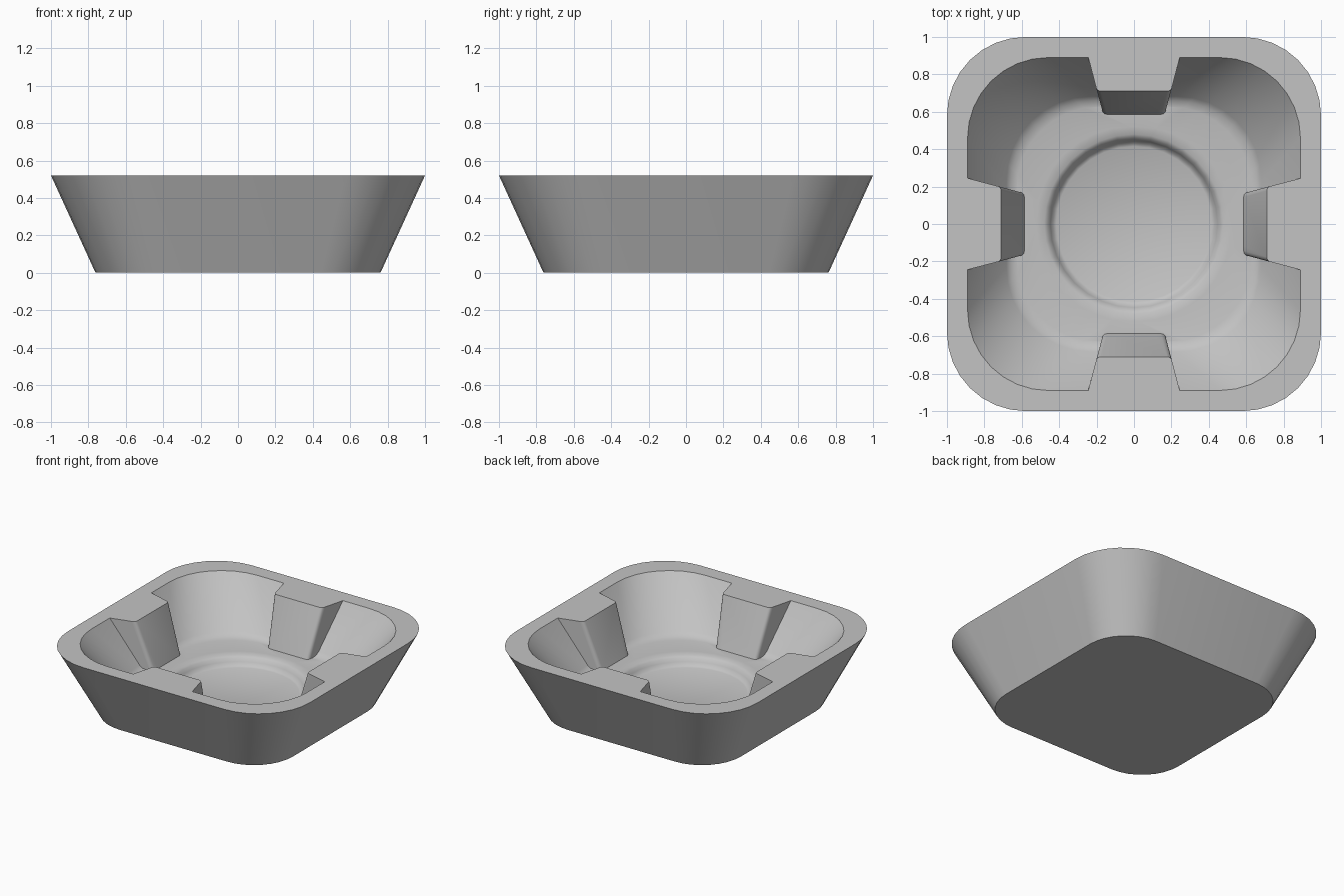
import bpy
import bmesh
import math
from mathutils import Matrix, Vector

if "Cube" in bpy.data.objects:
    bpy.data.objects.remove(bpy.data.objects["Cube"], do_unlink=True)

HEIGHT = 0.52
CORNER_STEPS = 8

grey = bpy.data.materials.new("plain grey")
grey.use_nodes = True
GREY = (0.55, 0.55, 0.55, 1)
grey.diffuse_color = GREY
grey.node_tree.nodes["Principled BSDF"].inputs["Base Color"].default_value = GREY


def rounded_square(half, radius, z):
    """Outline of a square with round corners; radius == half gives a circle."""
    points = []
    for corner in range(4):
        turn = Matrix.Rotation(corner * math.pi / 2, 3, "Z")
        c = half - radius
        for i in range(CORNER_STEPS + 1):
            a = i / CORNER_STEPS * math.pi / 2
            points.append(turn @ Vector((c + radius * math.cos(a), c + radius * math.sin(a), z)))
    return points


def loft(name, rings):
    """Closed solid through rings listed from bottom to top."""
    bm = bmesh.new()
    loops = [[bm.verts.new(p) for p in ring] for ring in rings]
    n = len(loops[0])
    for low, high in zip(loops, loops[1:]):
        for i in range(n):
            j = (i + 1) % n
            bm.faces.new((low[i], low[j], high[j], high[i]))
    bm.faces.new(loops[0][::-1])
    bm.faces.new(loops[-1])
    bmesh.ops.remove_doubles(bm, verts=bm.verts, dist=0.0001)
    bmesh.ops.recalc_face_normals(bm, faces=bm.faces)
    mesh = bpy.data.meshes.new(name)
    bm.to_mesh(mesh)
    bm.free()
    mesh.materials.append(grey)
    obj = bpy.data.objects.new(name, mesh)
    bpy.context.collection.objects.link(obj)
    return obj


def subtract(target, cutter):
    """Cut one solid out of another and discard the cutter."""
    mod = target.modifiers.new("cut", "BOOLEAN")
    mod.operation = "DIFFERENCE"
    mod.solver = "EXACT"
    mod.object = cutter
    bpy.context.view_layer.update()
    graph = bpy.context.evaluated_depsgraph_get()
    result = bpy.data.meshes.new_from_object(target.evaluated_get(graph))
    target.modifiers.clear()
    target.data = result
    bpy.data.objects.remove(cutter, do_unlink=True)


def rest_section(z):
    """Plan of one wall rest at height z: sloping front, flared sides."""
    front = 0.71 + (z - HEIGHT) * 0.357

    def side(y):
        return 0.2 + (y - 0.72) * 0.27

    r = 0.028
    half = [(0.30, 1.1), (side(front + r), front + r)]
    for a in (30, 60, 90):
        t = math.radians(a)
        half.append((side(front + r) - r * (1 - math.cos(t)), front + r - r * math.sin(t)))
    plan = half + [(-x, y) for x, y in reversed(half)]
    return [Vector((x, y, z)) for x, y in plan]


# Outer tapered block
tray = loft("tray", [rounded_square(0.762, 0.32, 0), rounded_square(1, 0.42, HEIGHT)])

# Bowl hollow: round recess, floor, soft fillet, sloping wall
bowl_steps = [
    (0.415, 0.415, 0.100), (0.432, 0.432, 0.108), (0.447, 0.447, 0.130),
    (0.460, 0.460, 0.153), (0.480, 0.480, 0.165), (0.520, 0.500, 0.170),
    (0.630, 0.450, 0.172), (0.660, 0.450, 0.182), (0.682, 0.450, 0.202),
    (0.890, 0.430, HEIGHT), (0.955, 0.424, HEIGHT + 0.1),
]
bowl = loft("bowl_cutter", [rounded_square(*step) for step in bowl_steps])

# Four rests left standing on the walls
for k in range(4):
    turn = Matrix.Rotation(k * math.pi / 2, 3, "Z")
    rings = [[turn @ p for p in rest_section(z)] for z in (0.06, HEIGHT + 0.2)]
    subtract(bowl, loft("rest_cutter", rings))

subtract(tray, bowl)

# Smooth shading with crisp rim and rest edges
for o in bpy.context.selected_objects:
    o.select_set(False)
tray.select_set(True)
bpy.context.view_layer.objects.active = tray
bpy.ops.object.shade_smooth_by_angle(angle=math.radians(35))
